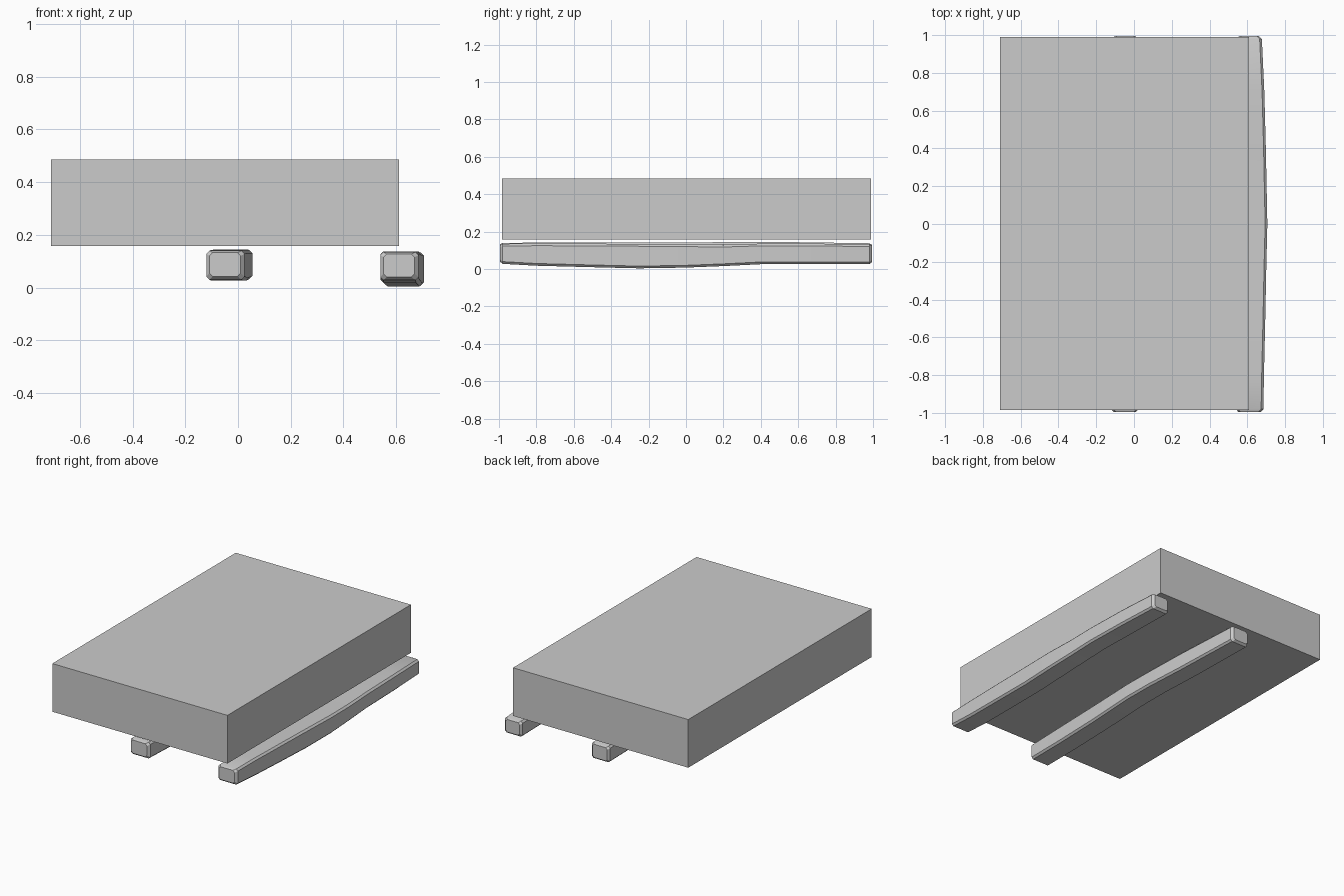
import bpy, bmesh

if "Cube" in bpy.data.objects:
    bpy.data.objects.remove(bpy.data.objects["Cube"])


def finish(name, bm):
    bmesh.ops.recalc_face_normals(bm, faces=bm.faces[:])
    mesh = bpy.data.meshes.new(name)
    bm.to_mesh(mesh)
    bm.free()
    obj = bpy.data.objects.new(name, mesh)
    bpy.context.collection.objects.link(obj)
    return obj


def section(x0, x1, z0, z1, c):
    """Rectangle with chamfered corners, as (x, z) points."""
    return [(x0 + c, z0), (x1 - c, z0), (x1, z0 + c), (x1, z1 - c),
            (x1 - c, z1), (x0 + c, z1), (x0, z1 - c), (x0, z0 + c)]


def beam(name, stations):
    """Loft a worn timber through (y, x0, x1, z0, z1) stations."""
    bm = bmesh.new()
    rings = []
    last = len(stations) - 1
    # worn, slightly smaller end faces
    y, x0, x1, z0, z1 = stations[0]
    front = (y - 0.015, x0 + 0.012, x1 - 0.015, z0 + 0.012, z1 - 0.008)
    y, x0, x1, z0, z1 = stations[last]
    back = (y + 0.015, x0 + 0.012, x1 - 0.015, z0 + 0.012, z1 - 0.008)
    for y, x0, x1, z0, z1 in [front] + stations + [back]:
        rings.append([bm.verts.new((x, y, z))
                      for x, z in section(x0, x1, z0, z1, 0.012)])
    for a, b in zip(rings, rings[1:]):
        for i in range(8):
            j = (i + 1) % 8
            bm.faces.new((a[i], a[j], b[j], b[i]))
    bm.faces.new(rings[0])
    bm.faces.new(rings[-1])
    obj = finish(name, bm)
    bpy.ops.object.select_all(action='DESELECT')
    obj.select_set(True)
    bpy.context.view_layer.objects.active = obj
    bpy.ops.object.shade_smooth_by_angle(angle=0.52)


# Slab resting above the timbers
bm = bmesh.new()
bmesh.ops.create_cube(bm, size=1)
for v in bm.verts:
    v.co.x = 0.61 if v.co.x > 0 else -0.71
    v.co.y = 0.99 if v.co.y > 0 else -0.985
    v.co.z = 0.485 if v.co.z > 0 else 0.157
finish("slab", bm)

# Bowed timber under the right edge
beam("right_beam", [
    (-0.98, 0.54, 0.685, 0.028, 0.135),
    (-0.80, 0.54, 0.688, 0.018, 0.137),
    (-0.50, 0.548, 0.695, 0.010, 0.136),
    (-0.25, 0.556, 0.700, 0.004, 0.134),
    (0.00, 0.562, 0.706, 0.008, 0.132),
    (0.20, 0.562, 0.702, 0.016, 0.130),
    (0.40, 0.558, 0.698, 0.026, 0.136),
    (0.70, 0.550, 0.690, 0.026, 0.136),
    (0.98, 0.545, 0.677, 0.026, 0.132)])

# Bowed timber under the middle
beam("middle_beam", [
    (-0.98, -0.12, 0.025, 0.030, 0.140),
    (-0.70, -0.115, 0.032, 0.026, 0.142),
    (-0.35, -0.105, 0.042, 0.026, 0.142),
    (0.00, -0.095, 0.055, 0.032, 0.142),
    (0.20, -0.098, 0.050, 0.034, 0.144),
    (0.50, -0.105, 0.040, 0.028, 0.145),
    (0.98, -0.115, 0.022, 0.028, 0.138)])
